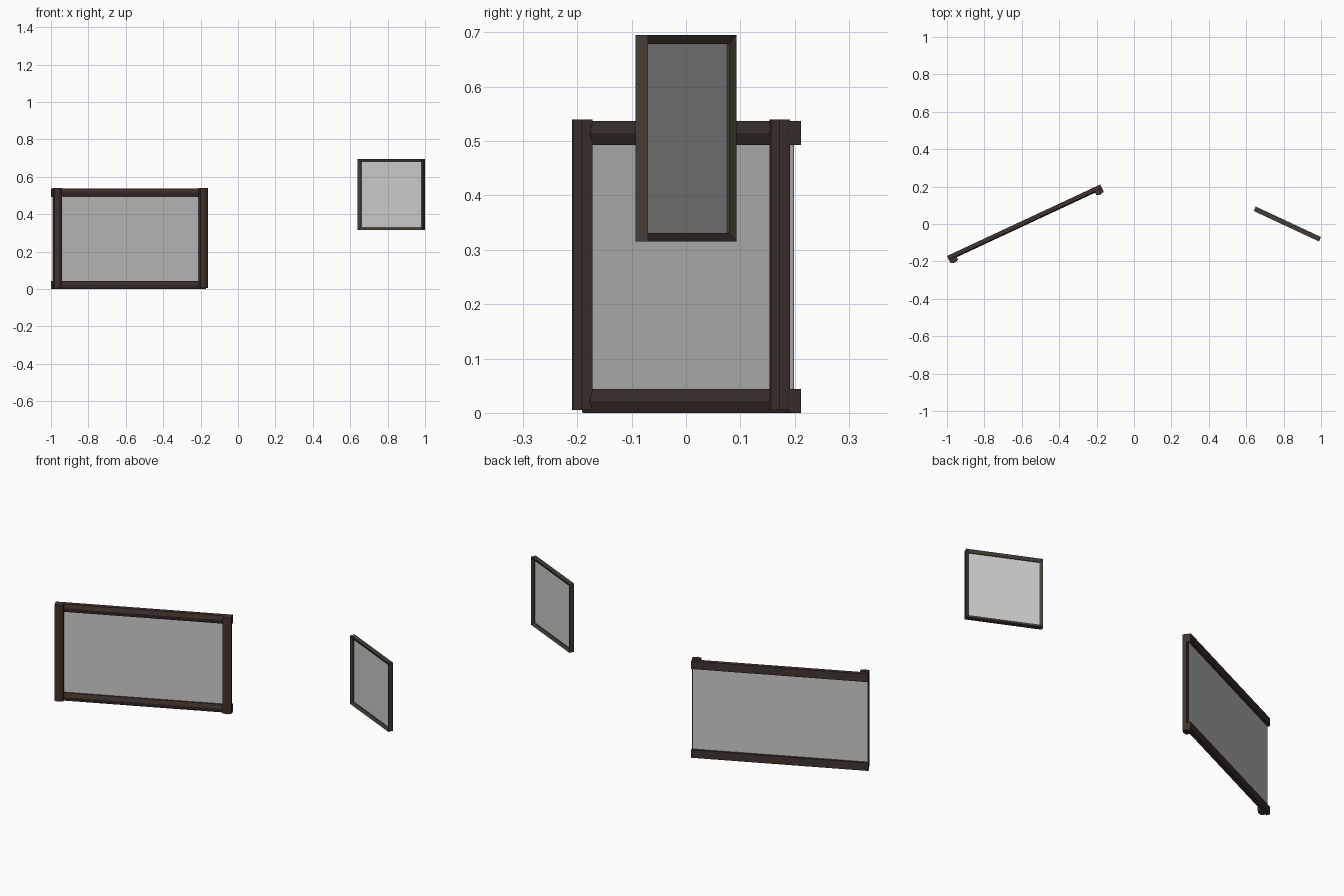
import bpy, bmesh, math
from mathutils import Matrix, Vector

if "Cube" in bpy.data.objects:
    bpy.data.objects.remove(bpy.data.objects["Cube"])


def material(name, color):
    m = bpy.data.materials.new(name)
    m.diffuse_color = (*color, 1)
    m.use_nodes = True
    m.node_tree.nodes["Principled BSDF"].inputs["Base Color"].default_value = m.diffuse_color
    return m


dark_wood = material("dark_wood", (0.05, 0.034, 0.028))
worn_wood = material("worn_wood", (0.06, 0.048, 0.037))


def finish(name, bm, place, mat=None):
    bmesh.ops.recalc_face_normals(bm, faces=bm.faces)
    me = bpy.data.meshes.new(name)
    bm.to_mesh(me)
    bm.free()
    ob = bpy.data.objects.new(name, me)
    ob.matrix_world = place
    if mat:
        me.materials.append(mat)
    bpy.context.collection.objects.link(ob)
    return ob


def prism(name, start, vec, place, mat):
    """Extrude a list of 3D points along a vector."""
    bm = bmesh.new()
    f = bm.faces.new([bm.verts.new(p) for p in start])
    ext = bmesh.ops.extrude_face_region(bm, geom=[f])["geom"]
    bmesh.ops.translate(bm, vec=Vector(vec),
                        verts=[g for g in ext if isinstance(g, bmesh.types.BMVert)])
    finish(name, bm, place, mat)


def slab(name, lo, hi, place):
    bm = bmesh.new()
    bmesh.ops.create_cube(bm, size=1)
    for v in bm.verts:
        v.co = [lo[i] + (v.co[i] + 0.5) * (hi[i] - lo[i]) for i in range(3)]
    finish(name, bm, place)


# Beam section: flat back, straight sides, shallow ridge (across, forward)
H, S, W = 0.022, 0.0213, 0.028
house = [(-H, 0), (H, 0), (H, S), (0, W), (-H, S)]

# Large framed panel: local x runs along it, local -y is its front
big = Matrix.Translation((-1.0, -0.171, 0)) @ Matrix.Rotation(math.radians(25), 4, 'Z')
L = 0.905
for name, z in (("bottom_rail", H), ("top_rail", 0.537 - H)):
    prism(name, [(0, -v, z + a) for a, v in house], (L, 0, 0), big, dark_wood)
for name, u in (("left_post", 0.0236), ("right_post", L - 0.0222)):
    prism(name, [(u + a, -0.022 - v, 0.005) for a, v in house], (0, 0, 0.535), big, dark_wood)
slab("large_panel", (0.003, -0.0135, 0.04), (0.901, -0.0125, 0.497), big)

# Small hanging frame: mitred ring with bevelled inner slopes
small = Matrix.Translation((0.82, 0, 0.505)) @ Matrix.Rotation(math.radians(-25), 4, 'Z')
hx, hz, m = 0.1925, 0.19, 0.016
section = [(0, -0.013), (0, 0.013), (m, 0.0055), (m, -0.0055)]
bm = bmesh.new()
loops = [[bm.verts.new((sx * (hx - i), y, sz * (hz - i))) for i, y in section]
         for sx, sz in ((-1, -1), (1, -1), (1, 1), (-1, 1))]
for k in range(4):
    a, b = loops[k], loops[(k + 1) % 4]
    for j in range(4):
        bm.faces.new((a[j], a[(j + 1) % 4], b[(j + 1) % 4], b[j]))
finish("small_frame", bm, small, worn_wood)
slab("small_panel", (m - hx, -0.0005, m - hz), (hx - m, 0.0005, hz - m), small)
